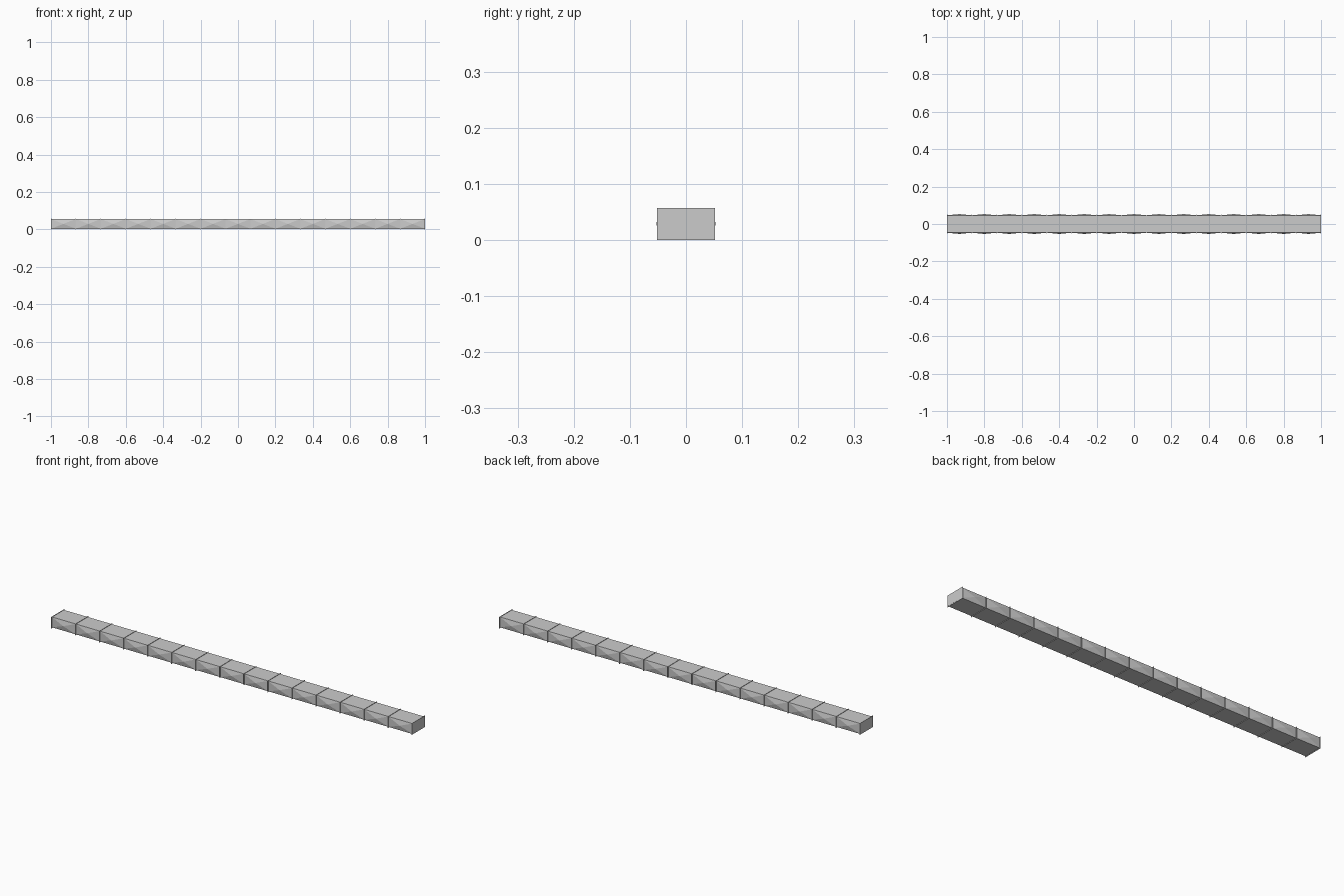
import bpy, bmesh

if "Cube" in bpy.data.objects:
    bpy.data.objects.remove(bpy.data.objects["Cube"])

SEGMENTS = 15
STEP = 2 / SEGMENTS
HALF_Y, Z0, Z1 = 0.0465, 0.003, 0.055        # beam body
RIB_Y, RIB_H, RIB_T = 0.0515, 0.057, 0.002   # thin collar at each joint
BULGE = 0.0065                               # height of side panel points


def finish(bm, name):
    bmesh.ops.recalc_face_normals(bm, faces=bm.faces[:])
    mesh = bpy.data.meshes.new(name)
    bm.to_mesh(mesh)
    bm.free()
    obj = bpy.data.objects.new(name, mesh)
    bpy.context.collection.objects.link(obj)
    return obj


def section(bm, x, hy, z0, z1):
    return [bm.verts.new((x, y, z)) for y, z in
            ((-hy, z0), (hy, z0), (hy, z1), (-hy, z1))]


def bridge(bm, a, b):
    return [bm.faces.new((a[i], a[(i + 1) % 4], b[(i + 1) % 4], b[i]))
            for i in range(4)]


# Beam body: rectangular sections, side panels raised to a point
bm = bmesh.new()
rings = [section(bm, -1 + i * STEP, HALF_Y, Z0, Z1) for i in range(SEGMENTS + 1)]
sides = []
for a, b in zip(rings, rings[1:]):
    quads = bridge(bm, a, b)
    sides += [quads[1], quads[3]]
bm.faces.new(rings[0])
bm.faces.new(rings[-1])
bmesh.ops.recalc_face_normals(bm, faces=bm.faces[:])
bmesh.ops.poke(bm, faces=sides, offset=BULGE)
finish(bm, "beam_body")

# Joint collars: thin plates standing slightly proud of the body
for i in range(SEGMENTS + 1):
    x = -1 + i * STEP
    x = max(-1 + RIB_T / 2 + 0.0005, min(1 - RIB_T / 2 - 0.0005, x))
    bm = bmesh.new()
    a = section(bm, x - RIB_T / 2, RIB_Y, 0, RIB_H)
    b = section(bm, x + RIB_T / 2, RIB_Y, 0, RIB_H)
    bridge(bm, a, b)
    bm.faces.new(a)
    bm.faces.new(b)
    finish(bm, f"joint_collar_{i + 1}")
